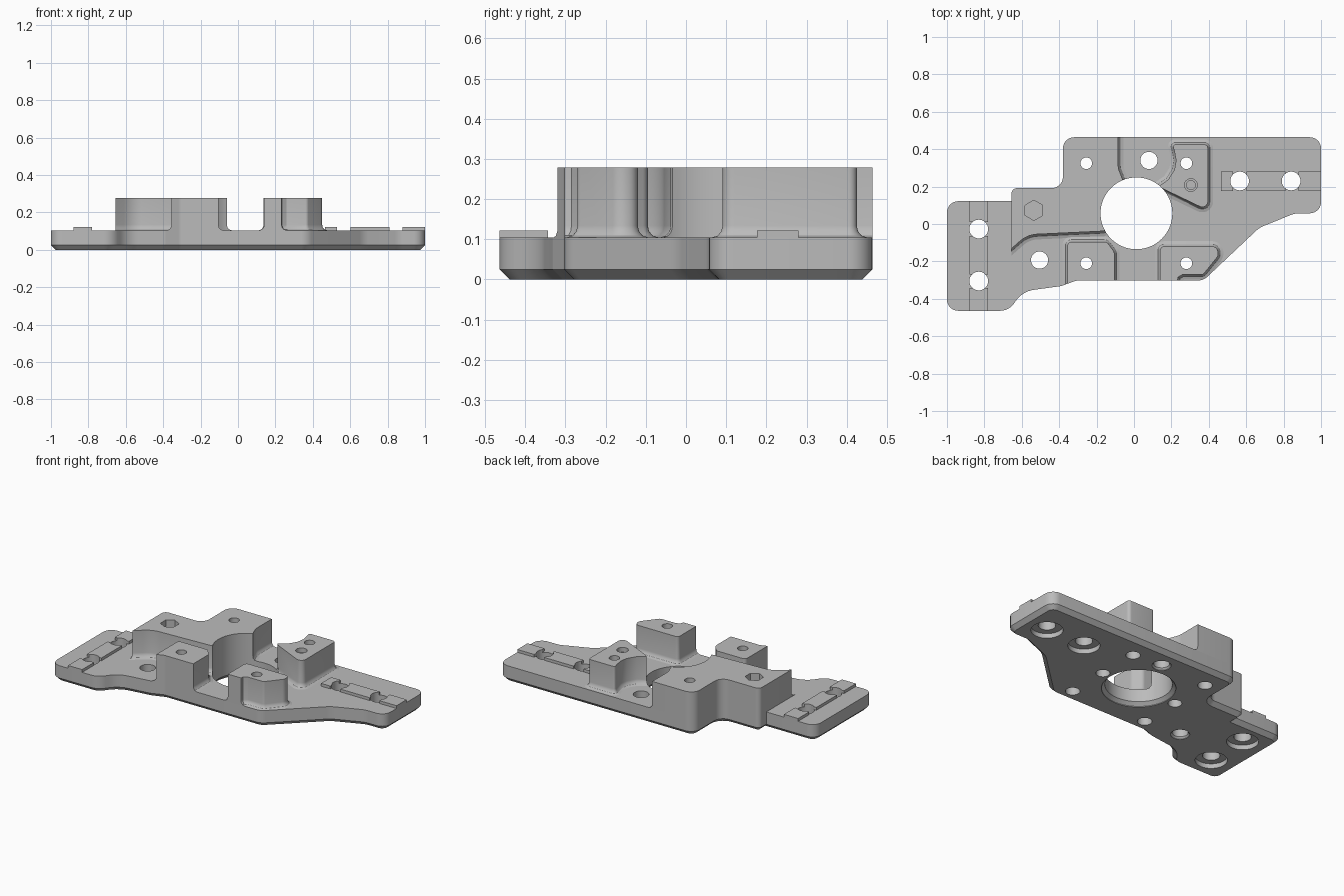
import bpy, bmesh, math
from mathutils import Vector

if "Cube" in bpy.data.objects:
    bpy.data.objects.remove(bpy.data.objects["Cube"])

TOP, BOSS, STRIP = 0.104, 0.278, 0.122

grey = bpy.data.materials.new("plain grey")
grey.diffuse_color = (0.5, 0.5, 0.5, 1)
grey.use_nodes = True
grey.node_tree.nodes["Principled BSDF"].inputs["Base Color"].default_value = grey.diffuse_color


def rounded(corners, steps=7):
    """Turn (x, y, radius) corners into a filleted outline."""
    out, n = [], len(corners)
    for i, (x, y, r) in enumerate(corners):
        p = Vector((x, y))
        if r == 0:
            out.append(p)
            continue
        a = Vector(corners[i - 1][:2]) - p
        b = Vector(corners[(i + 1) % n][:2]) - p
        half = a.angle(b) / 2
        t = min(r / math.tan(half), 0.47 * a.length, 0.47 * b.length)
        r = t * math.tan(half)
        c = p + (a.normalized() + b.normalized()).normalized() * (r / math.sin(half))
        s, e = p + a.normalized() * t - c, p + b.normalized() * t - c
        sweep = math.atan2(s.x * e.y - s.y * e.x, s.dot(e))
        for k in range(steps + 1):
            g = sweep * k / steps
            out.append(c + Vector((s.x * math.cos(g) - s.y * math.sin(g),
                                   s.x * math.sin(g) + s.y * math.cos(g))))
    return out


def offset(pts, d):
    """Mitred offset of a counter-clockwise outline."""
    out = []
    for i, p in enumerate(pts):
        e1 = (p - pts[i - 1]).normalized()
        e2 = (pts[(i + 1) % len(pts)] - p).normalized()
        n1, n2 = Vector((e1.y, -e1.x)), Vector((e2.y, -e2.x))
        out.append(p + (n1 + n2) * (d / (1 + n1.dot(n2))))
    return out


def stack(bm, pts, levels):
    """Closed solid through outlines given as (offset, z) levels."""
    loops = [[bm.verts.new((p.x, p.y, z)) for p in offset(pts, d)] for d, z in levels]
    n = len(pts)
    for lo, hi in zip(loops, loops[1:]):
        for i in range(n):
            j = (i + 1) % n
            bm.faces.new((lo[i], lo[j], hi[j], hi[i]))
    bm.faces.new(loops[0][::-1])
    bm.faces.new(loops[-1])


def make(name, bm):
    me = bpy.data.meshes.new(name)
    bm.to_mesh(me)
    bm.free()
    ob = bpy.data.objects.new(name, me)
    bpy.context.collection.objects.link(ob)
    me.materials.append(grey)
    return ob


def solid(name, corners, levels):
    bm = bmesh.new()
    stack(bm, rounded(corners), levels)
    return make(name, bm)


def boolean(ob, tool, operation):
    bpy.ops.object.select_all(action='DESELECT')
    bpy.context.view_layer.objects.active = ob
    ob.select_set(True)
    mod = ob.modifiers.new("cut", 'BOOLEAN')
    mod.operation, mod.object, mod.solver = operation, tool, 'EXACT'
    bpy.ops.object.modifier_apply(modifier=mod.name)


# Base plate, chamfered underneath
EDGE = [(-.595, -.36, .15), (-.39, -.332, .06), (-.31, -.303, .05), (.37, -.303, .08),
        (.67, -.02, .15), (.86, .057, .12), (1, .057, .06), (1, .464, .06),
        (-.38, .464, .06), (-.38, .192, .06), (-.655, .192, .03)]
LEFT_ARM = [(-.655, .122, 0), (-1, .122, .06), (-1, -.464, .06), (-.67, -.464, .09)]
plate = solid("base_plate", EDGE + LEFT_ARM, [(-.025, 0), (0, .025), (0, TOP)])

# Raised bosses with a filleted foot; they overrun the plate and are trimmed to its edge
FOOT = [(.028, TOP), (.012, .109), (.003, .12), (0, .134), (0, BOSS)]
bosses = {
    "large_boss": [(-.75, -.215, 0), (-.57, -.057, .15), (-.165, -.038, 0), (0, .05, 0),
                   (-.05, .21, 0), (-.085, .3, .1), (-.085, .55, 0), (-.75, .55, 0)],
    "wedge_boss": [(.205, .425, .015), (.216, .39, 0), (.225, .34, 0), (.216, .29, 0),
                   (.183, .237, 0), (.13, .2, 0), (.395, .073, .03), (.395, .425, .02)],
    "front_left_boss": [(-.355, -.36, 0), (-.105, -.36, 0), (-.105, -.15, .03),
                        (-.145, -.095, .03), (-.355, -.095, .02)],
    "front_right_boss": [(.14, -.36, 0), (.225, -.36, 0), (.235, -.285, 0), (.26, -.27, 0),
                         (.37, -.27, .02), (.455, -.165, .04), (.44, -.12, .03), (.14, -.12, .02)],
}
trim = solid("edge_trimmer", EDGE + [(-.655, -.42, 0)], [(0, -.1), (0, .5)])
parts = [plate]
for name, corners in bosses.items():
    boss = solid(name, corners, FOOT)
    boolean(boss, trim, 'INTERSECT')
    parts.append(boss)

# Locating strips on both arms, split at the bolt holes
strips = [(x0, .177, x1, .28) for x0, x1 in ((.465, .53), (.602, .81), (.88, 1))]
strips += [(-.88, y0, -.78, y1) for y0, y1 in ((-.464, -.343), (-.27, -.063), (.01, .122))]
for i, (x0, y0, x1, y1) in enumerate(strips):
    parts.append(solid(f"locating_strip_{i + 1}",
                       [(x0, y0, 0), (x1, y0, 0), (x1, y1, 0), (x0, y1, 0)],
                       [(0, TOP), (0, STRIP)]))

# All holes as one cutter
holes = bmesh.new()


def hole(x, y, profile, sides=32):
    """Turned cutter from (radius, z) steps, bottom to top."""
    r0 = profile[-1][0]
    pts = [Vector((x + r0 * math.sin(-2 * math.pi * k / sides),
                   y + r0 * math.cos(2 * math.pi * k / sides))) for k in range(sides)]
    stack(holes, pts, [(r - r0, z) for r, z in profile])


hole(.013, .057, [(.212, -.05), (.212, .004), (.192, .024), (.192, .4)], 64)
for x, y in ((.565, .23), (.84, .23), (-.83, -.027), (-.83, -.305)):   # bolt holes
    hole(x, y, [(.092, -.05), (.092, .03), (.05, .03), (.05, .4)])
for x, y in ((-.255, .325), (.28, .325), (-.255, -.21), (.28, -.21)):  # boss screws
    hole(x, y, [(.042, -.05), (.042, .05), (.031, .05), (.031, .4)])
for x, y in ((.08, .34), (-.505, -.193)):                              # plate screws
    hole(x, y, [(.055, -.05), (.055, .002), (.046, .012), (.046, .4)])
for x, y in ((.28, .058), (-.255, .058)):                              # blind, below
    hole(x, y, [(.04, -.05), (.04, .06)])
hole(-.535, .073, [(.054, .15), (.054, .4)], 6)                        # blind, above
hole(.304, .208, [(.024, .14), (.024, .25), (.034, .25), (.034, .4)])
cutter = make("hole_cutter", holes)

for part in parts:
    boolean(part, cutter, 'DIFFERENCE')
    bpy.ops.object.shade_smooth_by_angle(angle=math.radians(28))

for helper in (trim, cutter):
    bpy.data.objects.remove(helper)
